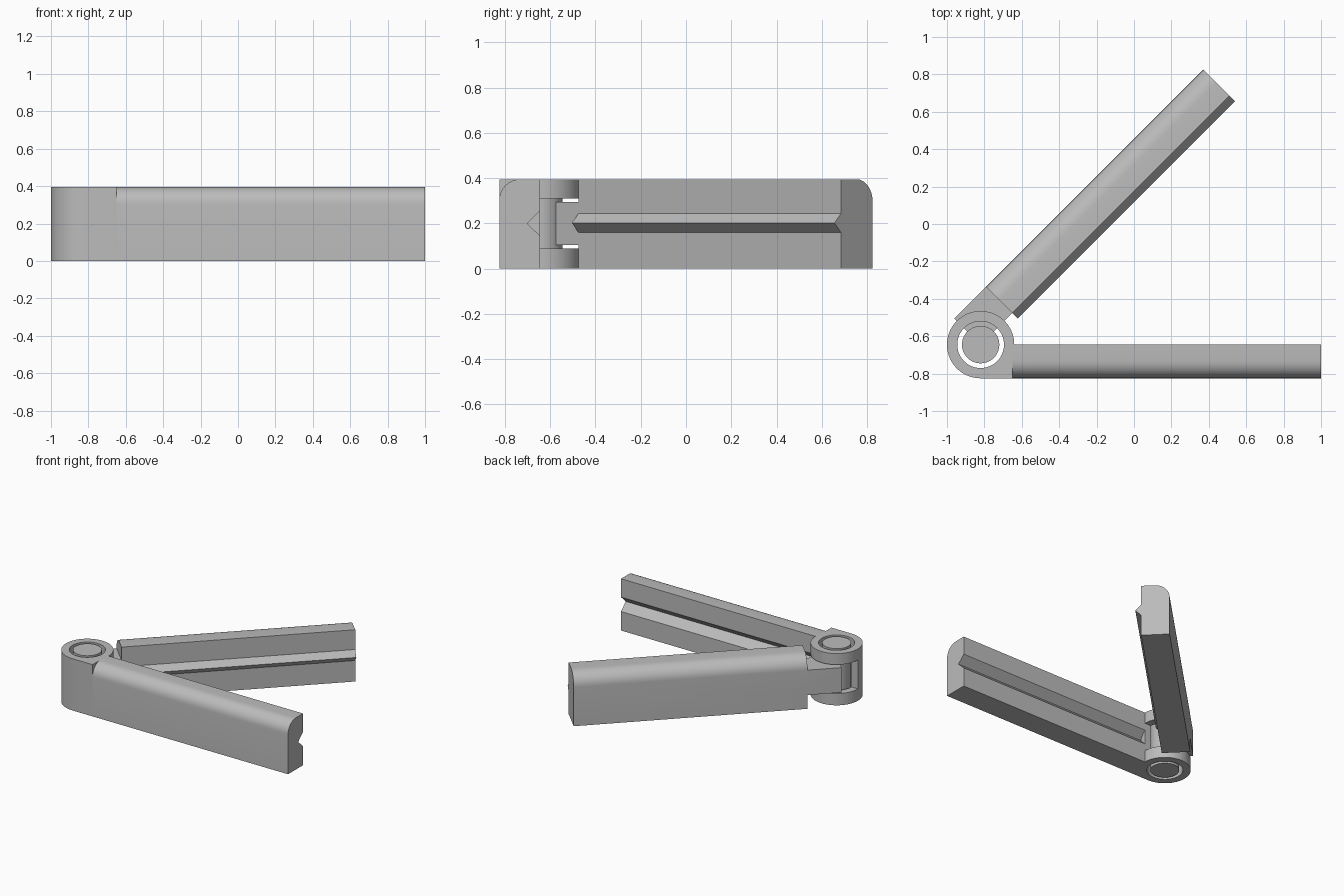
import bpy, bmesh, math
from mathutils import Matrix, Vector

if "Cube" in bpy.data.objects:
    bpy.data.objects.remove(bpy.data.objects["Cube"])

PIVOT = Vector((-0.82, -0.645, 0))
H = 0.395
grey = bpy.data.materials.new("light grey plastic")
grey.diffuse_color = (0.5, 0.5, 0.5, 1)
grey.use_nodes = True
grey.node_tree.nodes["Principled BSDF"].inputs["Base Color"].default_value = grey.diffuse_color


def prism(name, pts, axis, a, b):
    """Extrude a 2D profile: along z (pts are x, y) or along x (pts are y, z)."""
    place = (lambda p, t: (p[0], p[1], t)) if axis == 'z' else (lambda p, t: (t, p[0], p[1]))
    bm = bmesh.new()
    lo = [bm.verts.new(place(p, a)) for p in pts]
    hi = [bm.verts.new(place(p, b)) for p in pts]
    n = len(pts)
    bm.faces.new(lo[::-1])
    bm.faces.new(hi)
    for i in range(n):
        j = (i + 1) % n
        bm.faces.new((lo[i], lo[j], hi[j], hi[i]))
    bmesh.ops.recalc_face_normals(bm, faces=bm.faces)
    me = bpy.data.meshes.new(name)
    bm.to_mesh(me)
    bm.free()
    me.materials.append(grey)
    ob = bpy.data.objects.new(name, me)
    bpy.context.collection.objects.link(ob)
    return ob


def arc(r, a0, a1, n, cx=0, cy=0):
    return [(cx + r * math.cos(math.radians(a0 + (a1 - a0) * i / n)),
             cy + r * math.sin(math.radians(a0 + (a1 - a0) * i / n))) for i in range(n + 1)]


def rect(x0, x1, y0, y1):
    return [(x0, y0), (x1, y0), (x1, y1), (x0, y1)]


def combine(ob, other, op):
    bpy.context.view_layer.objects.active = ob
    m = ob.modifiers.new(op, 'BOOLEAN')
    m.operation, m.object, m.solver = op, other, 'EXACT'
    bpy.ops.object.modifier_apply(modifier=m.name)
    bpy.data.objects.remove(other)


def finish(ob, matrix):
    ob.data.transform(matrix)
    bpy.ops.object.select_all(action='DESELECT')
    ob.select_set(True)
    bpy.context.view_layer.objects.active = ob
    bpy.ops.object.shade_smooth_by_angle(angle=math.radians(30))


# Grooved arm: hinge barrel with pin hole and half-round slot (pivot at origin)
R = 0.18
grooved_arm = prism("grooved_arm", arc(R, -19.2, 270, 48) + [(0.17, -R)], 'z', 0, H)
combine(grooved_arm, prism("hole", arc(0.125, 0, 352.5, 47), 'z', -0.1, 0.5), 'DIFFERENCE')
combine(grooved_arm, prism("slot", rect(-0.3, 0.3, 0, 0.3), 'z', 0.09, 0.31), 'DIFFERENCE')
# long bar: rounded outer top edge, V groove on the inner face
bar = [(-R, 0), (0, 0), (0, 0.145), (-0.057, 0.2), (0, 0.255), (0, H)]
bar += arc(0.092, 90, 180, 8, -R + 0.092, H - 0.092)
combine(grooved_arm, prism("bar", bar, 'x', 0.17, 1.82), 'UNION')
finish(grooved_arm, Matrix.Translation(PIVOT))

# Ridged arm: pin, lug and long bar with V ridge, swung open by 45 degrees
T = 0.198
ridged_arm = prism("ridged_arm", arc(0.1, 0, 352.5, 47), 'z', 0, H)
combine(ridged_arm, prism("lug", rect(0, 0.24, 0, T), 'z', 0.105, 0.295), 'UNION')
bar = [(0, 0), (T, 0)] + arc(0.1, 0, 90, 8, T - 0.1, H - 0.1)
bar += [(0, H), (0, 0.244), (-0.041, 0.202), (0, 0.16)]
combine(ridged_arm, prism("bar", bar, 'x', 0.24, 1.881), 'UNION')
finish(ridged_arm, Matrix.Translation(PIVOT) @ Matrix.Rotation(math.radians(45), 4, 'Z'))
